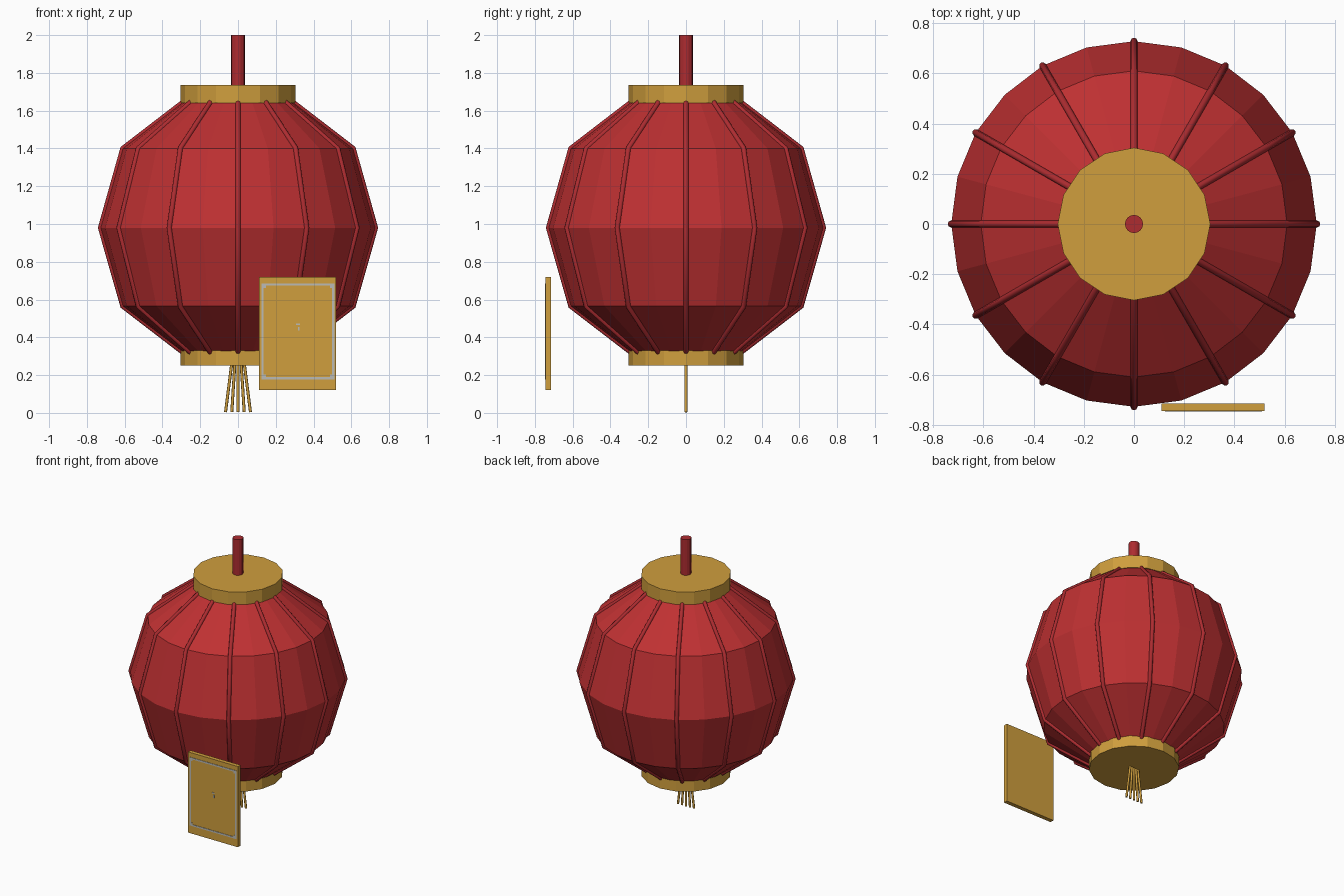
import bpy, bmesh
from math import sin, cos, pi
from mathutils import Vector

if "Cube" in bpy.data.objects:
    bpy.data.objects.remove(bpy.data.objects["Cube"], do_unlink=True)


def material(name, rgb):
    m = bpy.data.materials.new(name)
    m.use_nodes = True
    m.diffuse_color = (*rgb, 1)
    m.node_tree.nodes["Principled BSDF"].inputs["Base Color"].default_value = (*rgb, 1)
    return m


RED = material("lantern red", (0.52, 0.03, 0.032))
DEEP = material("deep red", (0.42, 0.025, 0.03))
GOLD = material("gold", (0.63, 0.345, 0.047))
SILVER = material("silver", (0.5, 0.5, 0.47))


def finish(name, bm, mat):
    bmesh.ops.recalc_face_normals(bm, faces=bm.faces)
    mesh = bpy.data.meshes.new(name)
    bm.to_mesh(mesh)
    bm.free()
    mesh.materials.append(mat)
    obj = bpy.data.objects.new(name, mesh)
    bpy.context.collection.objects.link(obj)
    return obj


def lathe(name, profile, sides, mat):
    """Closed solid of revolution from (radius, z) pairs."""
    bm = bmesh.new()
    rings = [[bm.verts.new((r * cos(2 * pi * i / sides), r * sin(2 * pi * i / sides), z))
              for i in range(sides)] for r, z in profile]
    for low, high in zip(rings, rings[1:]):
        for i in range(sides):
            j = (i + 1) % sides
            bm.faces.new((low[i], low[j], high[j], high[i]))
    bm.faces.new(rings[0])
    bm.faces.new(rings[-1])
    return finish(name, bm, mat)


def rod(name, points, radius, mat):
    """Round rod along a polyline, capped at the ends."""
    curve = bpy.data.curves.new(name, "CURVE")
    curve.dimensions = "3D"
    curve.bevel_depth = radius
    curve.bevel_resolution = 2
    curve.use_fill_caps = True
    spline = curve.splines.new("POLY")
    spline.points.add(len(points) - 1)
    for p, co in zip(spline.points, points):
        p.co = (*co, 1)
    curve.materials.append(mat)
    obj = bpy.data.objects.new(name, curve)
    bpy.context.collection.objects.link(obj)
    return obj


def box(name, low, high, mat):
    bm = bmesh.new()
    bmesh.ops.create_cube(bm, size=1)
    low, high = Vector(low), Vector(high)
    for v in bm.verts:
        v.co = (low + high) / 2 + v.co * (high - low)
    return finish(name, bm, mat)


# Paper body and its twelve ribs share one profile
PROFILE = [(0.29, 0.32), (0.61, 0.565), (0.728, 0.98), (0.61, 1.4), (0.29, 1.645)]
lathe("lantern_body", PROFILE, 24, RED)
for k in range(12):
    a = k * pi / 6
    rod(f"rib_{k + 1}", [(r * cos(a), r * sin(a), z) for r, z in PROFILE], 0.014, DEEP)

# End caps and hanging handle
lathe("top_cap", [(0.304, 1.64), (0.304, 1.735)], 16, GOLD)
lathe("bottom_cap", [(0.304, 0.25), (0.304, 0.33)], 16, GOLD)
lathe("handle", [(0.036, 1.72), (0.036, 2.0)], 16, DEEP)

# Tassel strands fanned out sideways
for i in range(-2, 3):
    rod(f"tassel_strand_{i + 3}", [(i * 0.016, 0, 0.27), (i * 0.033, 0, 0.004)], 0.008, GOLD)

# Hanging tag
FRONT = -0.744
box("tag", (0.11, FRONT, 0.12), (0.52, -0.714, 0.72), GOLD)


def plate(name, x0, x1, z0, z1):
    return box(name, (x0, FRONT - 0.003, z0), (x1, FRONT + 0.001, z1), SILVER)


# Silver frame with small corner squares, and a centre ornament
X0, X1, Z0, Z1, W = 0.124, 0.51, 0.178, 0.686, 0.012
plate("frame_left", X0, X0 + W, Z0, Z1)
plate("frame_right", X1 - W, X1, Z0, Z1)
plate("frame_top", X0 + W, X1 - W, Z1 - W, Z1)
plate("frame_bottom", X0 + W, X1 - W, Z0, Z0 + W)
for side, x in (("left", X0 + W), ("right", X1 - 2 * W)):
    for end, z in (("bottom", Z0 + W), ("top", Z1 - 2 * W)):
        plate(f"frame_corner_{end}_{side}", x, x + W, z, z + W)
plate("ornament_upper", 0.308, 0.328, 0.465, 0.473)
plate("ornament_lower", 0.318, 0.326, 0.435, 0.455)
